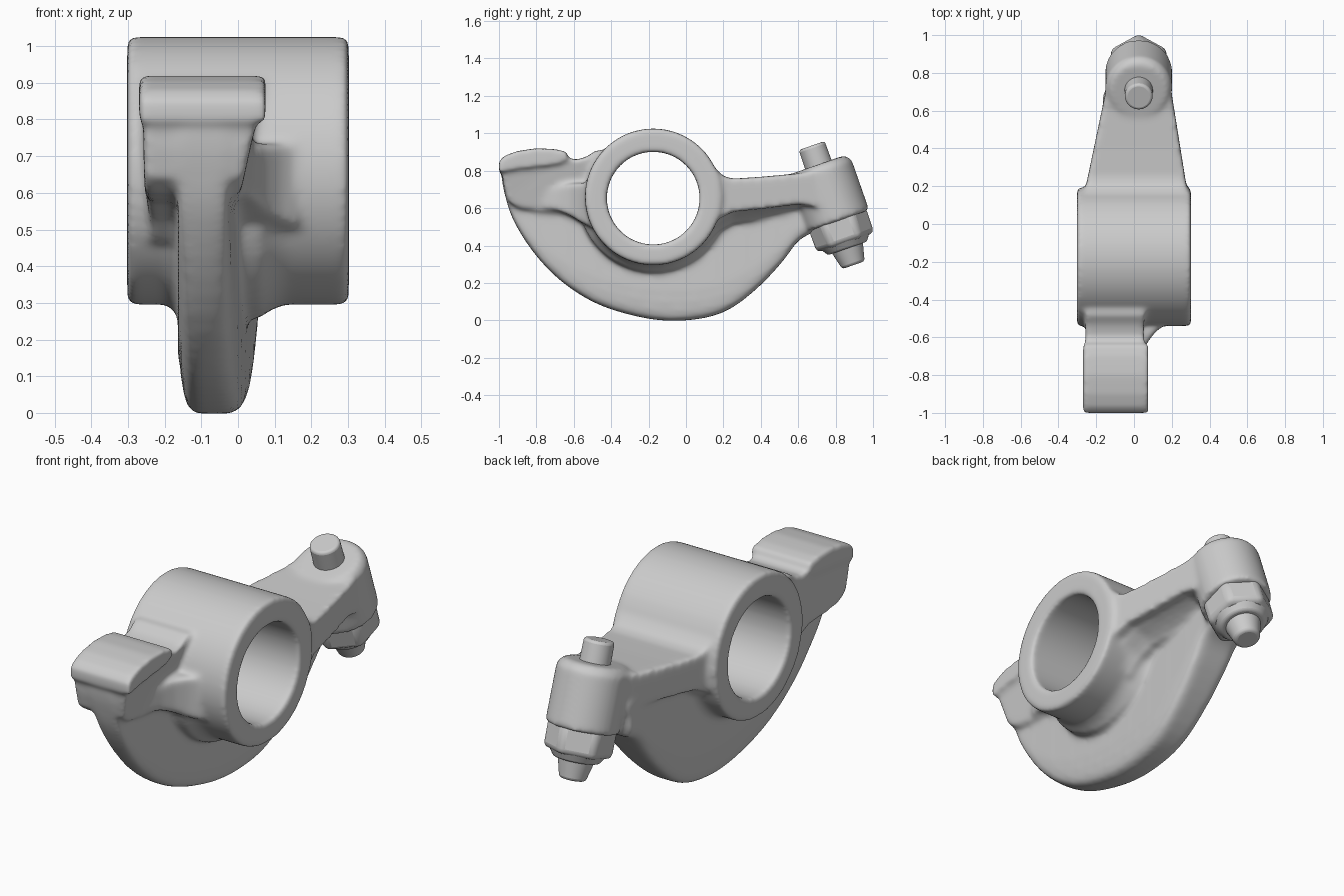
import bpy, bmesh, math
from mathutils import Matrix, Vector

if "Cube" in bpy.data.objects:
    bpy.data.objects.remove(bpy.data.objects["Cube"])

HUB_Y, HUB_Z = -0.175, 0.66
TILT = math.asin(0.33)                      # lean of the adjuster axis
SCREW = Matrix.Translation((0.025, 0.765, 0.668)) @ Matrix.Rotation(TILT, 4, 'X')


def prism(bm, pts, left, right):
    """Side profile (y, z) extruded between x = left(y, z) and x = right(y, z)."""
    a = [bm.verts.new((left(y, z), y, z)) for y, z in pts]
    b = [bm.verts.new((right(y, z), y, z)) for y, z in pts]
    faces = [bm.faces.new(a), bm.faces.new(b[::-1])]
    for i in range(len(pts)):
        j = (i + 1) % len(pts)
        faces.append(bm.faces.new((a[j], a[i], b[i], b[j])))
    bmesh.ops.recalc_face_normals(bm, faces=faces)


def smooth_path(pts, n=3):
    """Rounded open path through the points (Catmull-Rom)."""
    p = [Vector(q) for q in [pts[0]] + pts + [pts[-1]]]
    out = []
    for a, b, c, d in zip(p, p[1:], p[2:], p[3:]):
        for i in range(n):
            t = i / n
            out.append(tuple(0.5 * (2 * b + (c - a) * t + (2 * a - 5 * b + 4 * c - d) * t * t
                                    + (3 * b - a - 3 * c + d) * t ** 3)))
    return out + [tuple(p[-1])]


def cyl(bm, r_top, r_bottom, t0, t1, sides=48):
    """Round part on the tilted adjuster axis; t grows downwards."""
    m = SCREW @ Matrix.Translation((0, 0, -(t0 + t1) / 2))
    bmesh.ops.create_cone(bm, cap_ends=True, segments=sides, radius1=r_bottom,
                          radius2=r_top, depth=t1 - t0, matrix=m)


def hub_cyl(bm, r, length, z=HUB_Z):
    m = Matrix.Translation((0, HUB_Y, z)) @ Matrix.Rotation(math.pi / 2, 4, 'Y')
    bmesh.ops.create_cone(bm, cap_ends=True, segments=96, radius1=r, radius2=r,
                          depth=length, matrix=m)


def make(name, bm):
    me = bpy.data.meshes.new(name)
    bm.to_mesh(me)
    bm.free()
    ob = bpy.data.objects.new(name, me)
    bpy.context.collection.objects.link(ob)
    return ob


def const(v):
    return lambda y, z: v


body = bmesh.new()

# Curved web under the hub: layers that thin out towards the rounded lower rim
rim = [(-0.985, 0.78), (-0.965, 0.66), (-0.92, 0.53), (-0.82, 0.37), (-0.68, 0.22),
       (-0.5, 0.1), (-0.3, 0.03), (-0.1, -0.002), (0.1, 0.013), (0.25, 0.07),
       (0.4, 0.19), (0.52, 0.32), (0.6, 0.425), (0.68, 0.47)]
outline = smooth_path(rim) + [(0.7, 0.65), (0.2, 0.66), (-0.5, 0.7)]
for scale, x0, inset in ((1, -0.115, 0.045), (0.985, -0.132, 0.026), (0.96, -0.142, 0.015),
                         (0.92, -0.15, 0.008), (0.86, -0.157, 0.003), (0.78, -0.164, 0)):
    layer = [(y, 0.66 + (z - 0.66) * scale) for y, z in outline]
    prism(body, layer, const(x0), lambda y, z: -0.03 - inset + 0.066 * (y + 0.95))

# Hub barrel and the stepped fillet where it meets the web (smoothed later)
hub_cyl(body, 0.365, 0.604)
for r, x0, x1 in ((0.372, -0.185, 0.115), (0.38, -0.175, 0.094), (0.39, -0.17, 0.078),
                  (0.402, -0.165, 0.064)):
    arc = [(HUB_Y + r * math.cos(t), HUB_Z + r * math.sin(t))
           for t in (math.pi + math.pi * i / 40 for i in range(41))]
    prism(body, arc, const(x0), const(x1))

# Front arm, narrowing downwards
front_arm = [(-0.985, 0.82), (-0.975, 0.72), (-0.955, 0.64), (-0.9, 0.6), (-0.8, 0.585),
             (-0.66, 0.57), (-0.58, 0.53), (-0.5, 0.46), (-0.4, 0.5), (-0.4, 0.9),
             (-0.48, 0.91), (-0.53, 0.875), (-0.58, 0.86), (-0.64, 0.865), (-0.9, 0.86)]
prism(body, front_arm, lambda y, z: -0.258 + 0.15 * max(0, 0.62 - z),
      lambda y, z: 0.057 - 0.25 * max(0, 0.8 - z))

# Flare from the front arm into the hub: (y, x, low z, high z) slices
flare = [(-0.76, 0.02, 0.6, 0.69), (-0.68, 0.045, 0.585, 0.715), (-0.62, 0.075, 0.56, 0.73),
         (-0.57, 0.115, 0.53, 0.735), (-0.535, 0.16, 0.51, 0.73), (-0.45, 0.19, 0.48, 0.73)]
for (y0, x0, b0, t0), (y1, x1, b1, t1) in zip(flare, flare[1:]):
    prism(body, [(y0, b0), (y1, b1), (y1, t1), (y0, t0)], const(-0.1),
          lambda y, z: x0 if y == y0 else x1)

# Contact pad on the front arm
pad = [(-1.0, 0.85), (-0.97, 0.88), (-0.9, 0.905), (-0.8, 0.92), (-0.7, 0.915),
       (-0.635, 0.9), (-0.63, 0.86), (-0.68, 0.835), (-0.9, 0.81), (-1.0, 0.79)]
prism(body, pad, const(-0.27), const(0.075))

# Tapered back arm, blended into the web by ribs that narrow downwards
back_arm = [(0.05, 0.94), (0.11, 0.89), (0.15, 0.82), (0.2, 0.77), (0.25, 0.757),
            (0.4, 0.767), (0.6, 0.785), (0.72, 0.81), (0.75, 0.6), (0.6, 0.62),
            (0.4, 0.595), (0.25, 0.58), (0.17, 0.54), (0.1, 0.46), (0.0, 0.6)]
prism(body, back_arm, lambda y, z: -0.297 + 0.21 * y, lambda y, z: 0.31 - 0.16 * y)
for drop, w in ((0.01, 0.04), (0.022, 0.065), (0.036, 0.088), (0.055, 0.11)):
    rib = [(0.1, 0.65), (0.7, 0.68), (0.7, 0.59 - drop), (0.6, 0.62 - drop),
           (0.4, 0.595 - drop), (0.25, 0.575 - drop), (0.17, 0.53 - drop), (0.1, 0.45 - drop)]
    prism(body, rib, lambda y, z: -0.29 + 0.2 * y + w, lambda y, z: 0.29 - 0.18 * y - 1.3 * w)

# Boss that holds the adjuster
cyl(body, 0.177, 0.177, -0.14, 0.145, 64)
cyl(body, 0.15, 0.177, -0.175, -0.14, 64)

rocker = make("rocker_body", body)

# Bore cutter
cut = bmesh.new()
hub_cyl(cut, 0.248, 1.0, 0.653)
bore = make("bore_cutter", cut)
bore.hide_render = True
bore.hide_viewport = True


def remesh(name):
    m = rocker.modifiers.new(name, 'REMESH')
    m.mode = 'VOXEL'
    m.voxel_size = 0.0105
    m.use_smooth_shade = True


# Fuse the casting, bore it, then soften every junction
remesh("Fuse")
b = rocker.modifiers.new("Bore", 'BOOLEAN')
b.operation = 'DIFFERENCE'
b.solver = 'EXACT'
b.object = bore
remesh("Even")
s = rocker.modifiers.new("Soften", 'SMOOTH')
s.factor = 0.5
s.iterations = 16

# Adjuster pieces: (name, top radius, bottom radius, start, end, sides, rounding)
for name, r0, r1, t0, t1, sides, rounding in (
        ("adjuster_pin", 0.073, 0.076, -0.282, -0.1, 40, 0.014),
        ("lock_nut", 0.172, 0.17, 0.12, 0.268, 6, 0.028),
        ("nut_collar", 0.14, 0.11, 0.255, 0.3, 40, 0.01),
        ("adjuster_tip", 0.092, 0.063, 0.28, 0.395, 40, 0.014)):
    bm = bmesh.new()
    cyl(bm, r0, r1, t0, t1, sides)
    ob = make(name, bm)
    bev = ob.modifiers.new("Round", 'BEVEL')
    bev.width = rounding
    bev.segments = 3
    bev.limit_method = 'ANGLE'
    bpy.ops.object.select_all(action='DESELECT')
    ob.select_set(True)
    bpy.context.view_layer.objects.active = ob
    bpy.ops.object.shade_smooth_by_angle(angle=math.radians(35))
